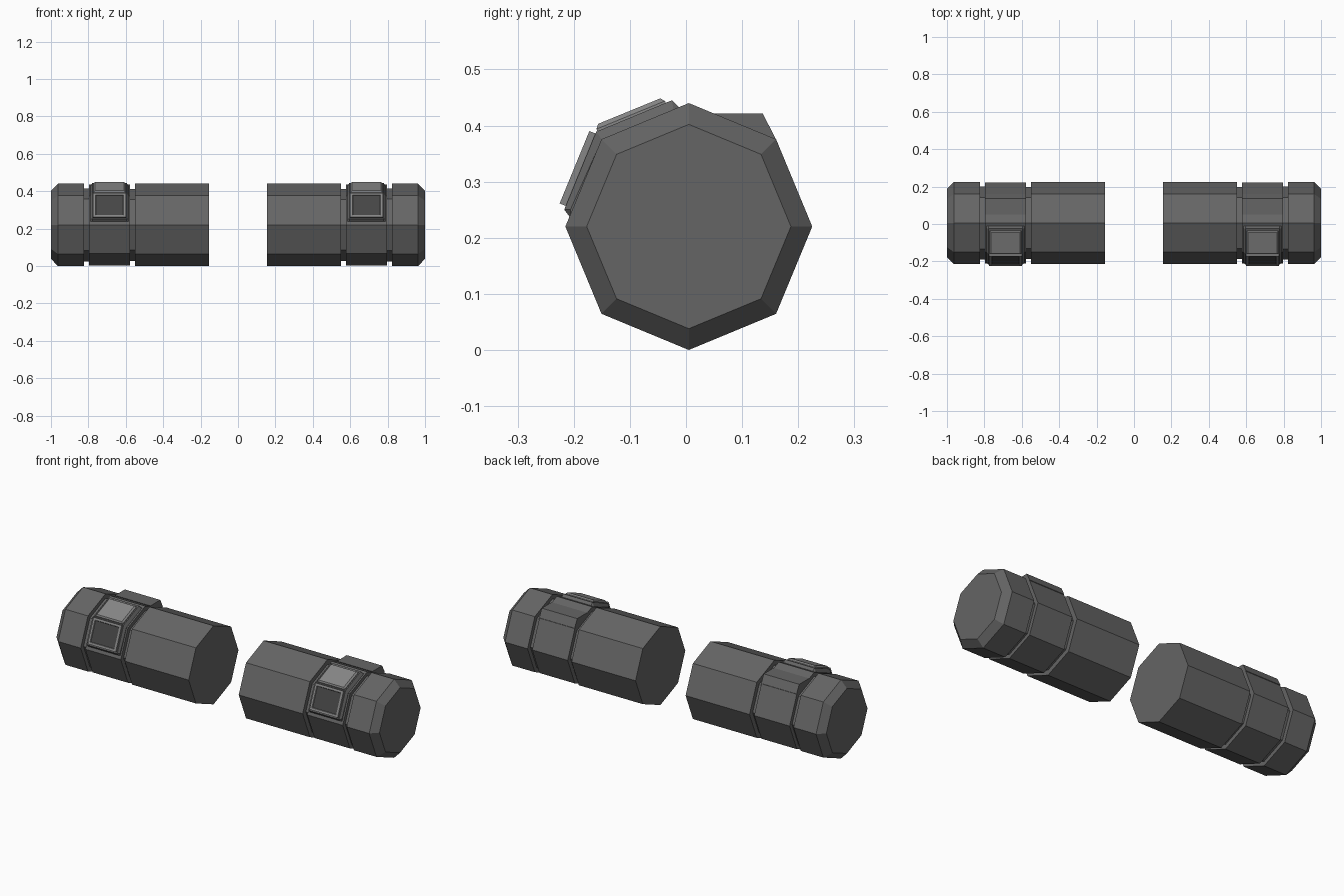
import bpy, bmesh, math
from mathutils import Vector

if "Cube" in bpy.data.objects:
    bpy.data.objects.remove(bpy.data.objects["Cube"])

CY, CZ, R = 0.005, 0.22, 0.22


def grey(name, v):
    m = bpy.data.materials.new(name)
    m.diffuse_color = (v, v, v, 1)
    m.use_nodes = True
    m.node_tree.nodes["Principled BSDF"].inputs["Base Color"].default_value = m.diffuse_color
    return m


BODY, LIGHT, DARK = grey("body_grey", 0.13), grey("light_grey", 0.24), grey("dark_grey", 0.06)


def loft(name, rings, mat):
    """Skin a list of equal-length closed rings and cap both ends."""
    bm = bmesh.new()
    rows = [[bm.verts.new(p) for p in ring] for ring in rings]
    n = len(rows[0])
    for a, b in zip(rows, rows[1:]):
        for i in range(n):
            j = (i + 1) % n
            bm.faces.new((a[i], a[j], b[j], b[i]))
    bm.faces.new(rows[0])
    bm.faces.new(rows[-1])
    bmesh.ops.recalc_face_normals(bm, faces=bm.faces)
    me = bpy.data.meshes.new(name)
    bm.to_mesh(me)
    bm.free()
    me.materials.append(mat)
    ob = bpy.data.objects.new(name, me)
    bpy.context.collection.objects.link(ob)
    return ob


def octagon(x, r):
    return [(x, CY + r * math.cos(k * math.pi / 4), CZ + r * math.sin(k * math.pi / 4))
            for k in range(8)]


def extrude(s, profile, x):
    return [(s * x, y, z) for y, z in profile]


def plate_rings(s, xc, a, b, levels):
    """Rectangles on the slanted line a-b: levels are (half width, end inset, height)."""
    a, b = Vector(a), Vector(b)
    d = (b - a).normalized()
    n = Vector((d.y, -d.x))
    if n.dot((a + b) / 2 - Vector((CY, CZ))) < 0:
        n = -n
    rings = []
    for hw, inset, h in levels:
        p, q = a + d * inset + n * h, b - d * inset + n * h
        rings.append([(s * (xc + u), w.x, w.y)
                      for u, w in ((-hw, p), (hw, p), (hw, q), (-hw, q))])
    return rings


for s, side in ((-1, "left"), (1, "right")):
    # Handle body: grip, grooves, band and chamfered end cap in one lathe-like skin
    stations = [(0.155, R), (0.551, R), (0.551, 0.192), (0.5775, 0.192),
                (0.5775, 0.217), (0.797, 0.217), (0.797, 0.195), (0.8235, 0.195),
                (0.8235, R), (0.963, R), (1.0, 0.182)]
    loft(side + "_handle", [octagon(s * x, r) for x, r in stations], BODY)

    # Rear wedge on the band
    wedge = [(0.05, 0.421), (0.137, 0.421), (0.16, 0.376), (0.10, 0.34)]
    loft(side + "_rear_wedge", [extrude(s, wedge, x) for x in (0.5775, 0.797)], BODY)

    # Bent frame wrapping the two front facets, with sloped ends
    top = [(-0.012, 0.432), (-0.025, 0.445), (-0.160, 0.389), (-0.217, 0.25),
           (-0.208, 0.238), (-0.14, 0.24), (-0.10, 0.34), (-0.01, 0.38)]
    base = [(-0.012, 0.430), (-0.022, 0.427), (-0.150, 0.375), (-0.206, 0.25),
            (-0.206, 0.238), (-0.14, 0.24), (-0.10, 0.34), (-0.01, 0.38)]
    loft(side + "_frame", [extrude(s, p, x) for p, x in
         ((base, 0.586), (top, 0.596), (top, 0.778), (base, 0.788))], BODY)

    # Upper button and lower screen surround
    loft(side + "_button", plate_rings(s, 0.687, (-0.036, 0.440), (-0.158, 0.390),
         [(0.085, 0, -0.004), (0.085, 0, 0.004), (0.077, 0.006, 0.0115)]), LIGHT)
    lo = ((-0.162, 0.386), (-0.215, 0.257))
    loft(side + "_screen_surround", plate_rings(s, 0.687, *lo,
         [(0.087, 0, -0.004), (0.087, 0, 0.011), (0.075, 0.012, 0.011),
          (0.072, 0.015, 0.005)]), LIGHT)
    loft(side + "_screen", plate_rings(s, 0.687, *lo,
         [(0.073, 0.014, 0.003), (0.073, 0.014, 0.007)]), DARK)
